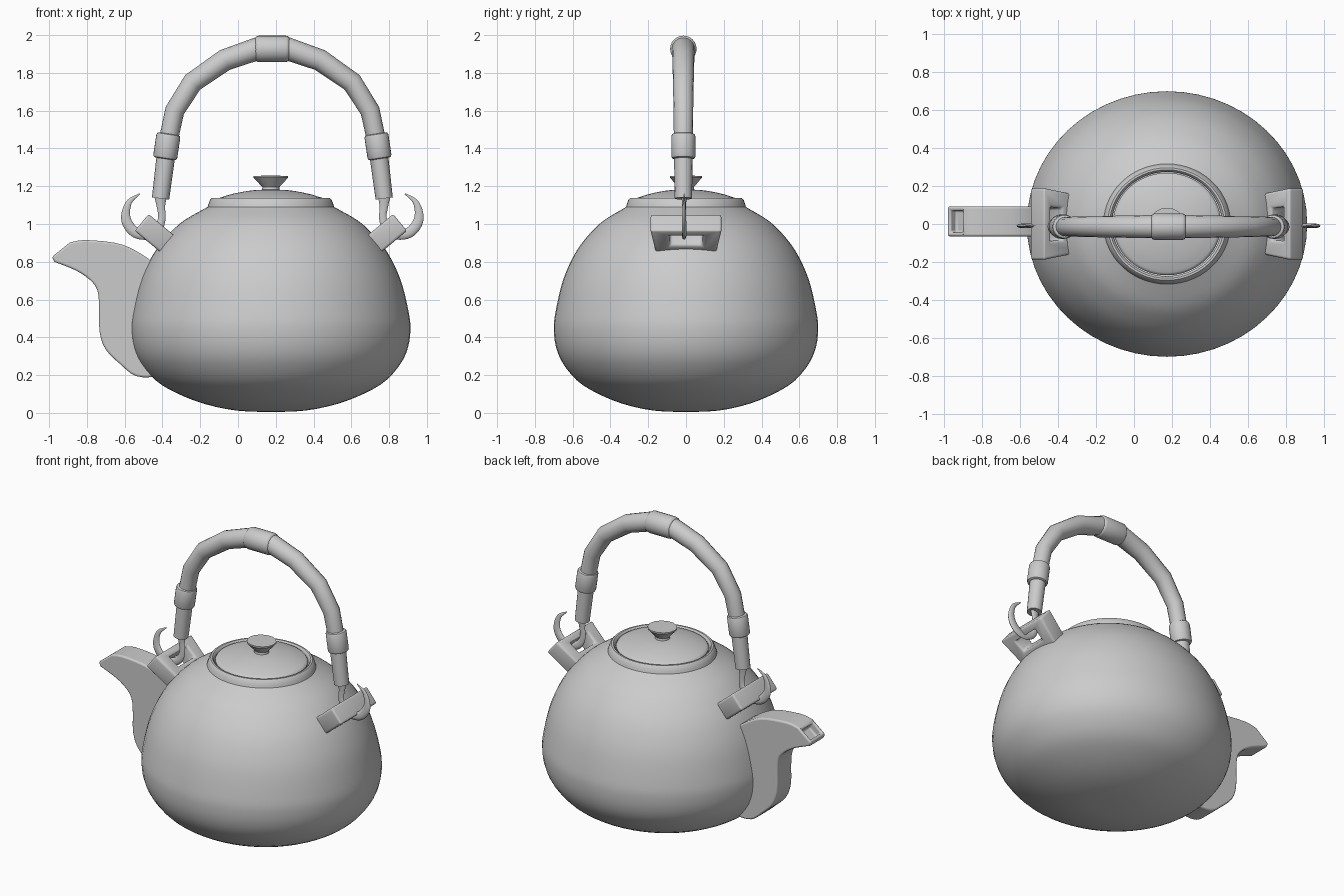
import bpy, bmesh, math
from mathutils import Vector

if "Cube" in bpy.data.objects:
    bpy.data.objects.remove(bpy.data.objects["Cube"])

CX = 0.174      # axis of the pot
YS = 0.947      # pot is slightly oval


def finish(name, bm, bevel=0, angle=40):
    bmesh.ops.recalc_face_normals(bm, faces=bm.faces)
    me = bpy.data.meshes.new(name)
    bm.to_mesh(me)
    bm.free()
    ob = bpy.data.objects.new(name, me)
    bpy.context.collection.objects.link(ob)
    if bevel:
        m = ob.modifiers.new("bevel", 'BEVEL')
        m.width, m.segments, m.limit_method = bevel, 3, 'ANGLE'
        m.angle_limit = math.radians(50)
    bpy.ops.object.select_all(action='DESELECT')
    ob.select_set(True)
    bpy.context.view_layer.objects.active = ob
    bpy.ops.object.shade_smooth_by_angle(angle=math.radians(angle))
    return ob


def smooth(pts, n=4):
    """Catmull-Rom curve through the points."""
    p = [Vector(q) for q in pts]
    p = [2 * p[0] - p[1]] + p + [2 * p[-1] - p[-2]]
    out = []
    for i in range(1, len(p) - 2):
        a, b, c, d = p[i - 1:i + 3]
        for k in range(n):
            t = k / n
            out.append(0.5 * (2 * b + (c - a) * t + (2 * a - 5 * b + 4 * c - d) * t * t
                              + (3 * b - a - 3 * c + d) * t ** 3))
    return out + [p[-2]]


def skin(bm, rings):
    for a, b in zip(rings, rings[1:]):
        for i in range(len(a)):
            j = (i + 1) % len(a)
            bm.faces.new((a[i], a[j], b[j], b[i]))


def lathe(name, prof, seg=56):
    bm = bmesh.new()
    rings = [[bm.verts.new((CX + r * math.cos(2 * math.pi * i / seg),
                            YS * r * math.sin(2 * math.pi * i / seg), z))
              for i in range(seg)] for r, z in prof]
    skin(bm, rings)
    bmesh.ops.remove_doubles(bm, verts=bm.verts, dist=1e-5)
    return finish(name, bm)


def sweep(name, path, sides=16, y0=-0.014, flat=1.0):
    """Tube along (x, z, radius) points in the xz plane, mitred at the joints."""
    bm = bmesh.new()
    pts = [Vector((p[0], p[1])) for p in path]
    rings = []
    for i, p in enumerate(pts):
        d0 = (p - pts[max(i - 1, 0)]).normalized()
        d1 = (pts[min(i + 1, len(pts) - 1)] - p).normalized()
        t = (d0 + d1).normalized()
        n = Vector((-t.y, t.x))
        r = path[i][2]
        ring = []
        for k in range(sides):
            a = 2 * math.pi * k / sides
            q = p + n * r * math.cos(a)
            ring.append(bm.verts.new((q.x, y0 + flat * r * math.sin(a), q.y)))
        rings.append(ring)
    skin(bm, rings)
    bm.faces.new(rings[0])
    bm.faces.new(rings[-1])
    return finish(name, bm)


# Pot body with rolled neck
body = smooth([(0, 0.004), (0.18, 0.012), (0.35, 0.047), (0.5, 0.105), (0.61, 0.172),
               (0.69, 0.265), (0.727, 0.35), (0.739, 0.44), (0.732, 0.52), (0.698, 0.67),
               (0.655, 0.78), (0.6, 0.875), (0.53, 0.957), (0.455, 1.022), (0.335, 1.09)], 3)
neck = [(0.331, 1.104), (0.322, 1.128), (0.313, 1.137), (0.302, 1.137), (0.294, 1.13),
        (0.29, 1.115), (0.29, 1.07)]
lathe("pot_body", [tuple(p) for p in body] + neck)

# Lid and knob
lathe("lid", [(0, 1.10), (0.28, 1.10), (0.285, 1.125), (0.278, 1.135)]
      + [tuple(p) for p in smooth([(0.27, 1.139), (0.2, 1.16), (0.1, 1.178), (0, 1.183)])])
lathe("lid_knob", [(0, 1.16), (0.05, 1.16), (0.045, 1.195), (0.092, 1.246), (0.092, 1.255),
                   (0, 1.256)], 14)

# Spout: thick curved slab with a square mouth
upper = smooth([(-0.89, 0.902), (-0.81, 0.915), (-0.65, 0.9), (-0.55, 0.863),
                (-0.44, 0.79), (-0.35, 0.7)], 3)
lower = smooth([(-0.35, 0.25), (-0.43, 0.195), (-0.54, 0.195), (-0.62, 0.255), (-0.7, 0.335),
                (-0.733, 0.43), (-0.735, 0.56), (-0.745, 0.65), (-0.785, 0.705),
                (-0.86, 0.755), (-0.972, 0.8)], 3)
outline = upper + lower + [Vector((-0.985, 0.826))]
bm = bmesh.new()
rings = [[bm.verts.new((p.x, y, p.y)) for p in outline] for y in (-0.065, 0.092)]
skin(bm, rings)
for r in rings:
    bm.faces.new(r)
bmesh.ops.recalc_face_normals(bm, faces=bm.faces)
mouth = min(bm.faces, key=lambda f: (f.calc_center_median()
                                     - Vector((-0.938, 0.0135, 0.864))).length)
bmesh.ops.inset_individual(bm, faces=[mouth], thickness=0.03)
hole = bmesh.ops.extrude_discrete_faces(bm, faces=[mouth])['faces'][0]
bmesh.ops.translate(bm, verts=hole.verts, vec=-0.05 * hole.normal)
finish("spout", bm, 0.012)

# Handle lugs: tilted square loops on the shoulders
for side, s in (("left", -1), ("right", 1)):
    bm = bmesh.new()

    def loop_pts(d0, w0, d1, w1):
        return [bm.verts.new((CX + s * (0.684 - 0.77 * d), w, 1.008 - 0.64 * d))
                for d, w in ((d0, -w0), (d0, w0), (d1, w1), (d1, -w1))]
    skin(bm, [loop_pts(0, 0.19, 0.22, 0.155), loop_pts(0.045, 0.09, 0.125, 0.085)])
    ob = finish("lug_" + side, bm)
    m = ob.modifiers.new("thickness", 'SOLIDIFY')
    m.thickness, m.offset = 0.115, 0
    b = ob.modifiers.new("bevel", 'BEVEL')
    b.width, b.segments = 0.014, 3
    ob.modifiers.move(len(ob.modifiers) - 1, 0)
    ob.modifiers.move(ob.modifiers.find("thickness"), 0)

# Bail handle, half path mirrored
HX = 0.182
half = [(-0.592, 1.135, 0.046), (-0.557, 1.415, 0.05), (-0.517, 1.6, 0.052),
        (-0.422, 1.75, 0.055), (-0.252, 1.868, 0.058), (-0.085, 1.926, 0.061)]
sweep("handle", [(HX + x, z, r) for x, z, r in half]
      + [(HX - x, z, r) for x, z, r in reversed(half)])


def collar(name, a, b, r):
    a, b = Vector(a), Vector(b)
    sweep(name, [(*a.lerp(b, t), r - e) for t, e in
                 ((0, 0.012), (0.03, 0.004), (0.1, 0), (0.9, 0), (0.97, 0.004), (1, 0.012))], 24)


# Handle collars
collar("collar_top", (HX - 0.09, 1.927), (HX + 0.09, 1.927), 0.07)

# Side collars and the pointed hooks that hang the handle from the lugs
hook = smooth([(-0.592, 1.15, 0.034), (-0.59, 1.09, 0.022), (-0.585, 1.03, 0.02),
               (-0.607, 0.975, 0.024), (-0.66, 0.945, 0.027), (-0.725, 0.955, 0.028),
               (-0.768, 1.005, 0.027), (-0.776, 1.06, 0.022), (-0.755, 1.12, 0.014),
               (-0.702, 1.16, 0.003)], 4)
for side, s in (("left", -1), ("right", 1)):
    collar("collar_" + side, (HX + s * 0.549, 1.478), (HX + s * 0.569, 1.345), 0.064)
    sweep("hook_" + side, [(HX - s * x, z, r) for x, z, r in hook], 10, -0.01, 0.45)
